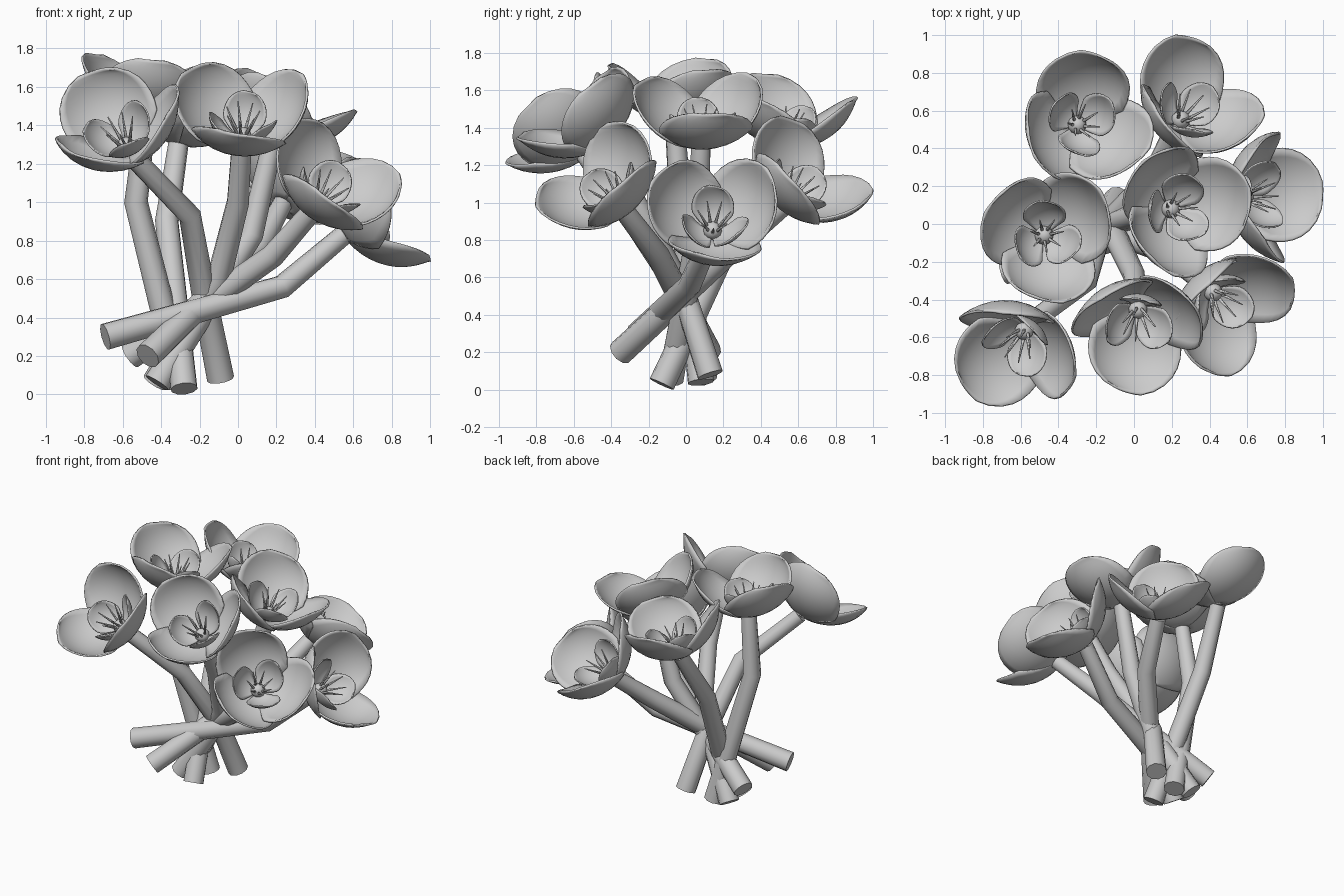
import bpy, bmesh, math
from mathutils import Matrix, Vector

if "Cube" in bpy.data.objects:
    bpy.data.objects.remove(bpy.data.objects["Cube"])

grey = bpy.data.materials.new("plain_grey")
grey.use_nodes = True
grey.diffuse_color = (0.6, 0.6, 0.6, 1)
grey.node_tree.nodes["Principled BSDF"].inputs["Base Color"].default_value = (0.6, 0.6, 0.6, 1)


def mesh_from(bm, name):
    bmesh.ops.recalc_face_normals(bm, faces=bm.faces)
    for f in bm.faces:
        f.smooth = True
    me = bpy.data.meshes.new(name)
    bm.to_mesh(me)
    bm.free()
    me.materials.append(grey)
    return me


def petal_ring(name, reach, height, half_width, max_angle, lift, turn):
    """Three cupped, round-tipped petals, each overlapping its neighbour like a pinwheel."""
    bm = bmesh.new()
    rows, cols = 12, 10
    for k in range(3):
        grid = []
        for i in range(rows + 1):
            u = 1 - 0.94 * (1 - i / rows) ** 1.4
            r = reach * math.sin(1.45 * u)
            w = half_width * math.sqrt(1 - (abs(u - 0.5) / 0.51) ** 3)
            spread = min(w / r, max_angle)
            row = []
            for j in range(cols + 1):
                v = 2 * j / cols - 1
                a = turn + k * math.tau / 3 + v * spread
                rr = r * (1 + 0.045 * v)
                row.append(bm.verts.new((rr * math.cos(a), rr * math.sin(a),
                                         lift + height * u ** 1.8)))
            grid.append(row)
        for i in range(rows):
            for j in range(cols):
                bm.faces.new((grid[i][j], grid[i][j + 1], grid[i + 1][j + 1], grid[i + 1][j]))
    return mesh_from(bm, name)


def flower_centre():
    """Round pistil with a ring of thin pointed stamens."""
    bm = bmesh.new()
    bmesh.ops.create_uvsphere(bm, u_segments=12, v_segments=8, radius=0.05,
                              matrix=Matrix.Translation((0, 0, 0.04)))
    for k in range(7):
        lean = Matrix.Rotation(k * math.tau / 7, 4, 'Z') @ Matrix.Rotation(0.42, 4, 'Y')
        bmesh.ops.create_cone(bm, cap_ends=True, segments=6, radius1=0.012, radius2=0.003,
                              depth=0.2, matrix=lean @ Matrix.Translation((0, 0, 0.12)))
    return mesh_from(bm, "flower_centre")


def place(me, name, matrix, thickness=0):
    ob = bpy.data.objects.new(name, me)
    bpy.context.collection.objects.link(ob)
    ob.matrix_world = matrix
    if thickness:
        mod = ob.modifiers.new("thickness", 'SOLIDIFY')
        mod.thickness = thickness
        mod.offset = 0


def stem(name, points):
    """Kinked, slightly tapering round stem."""
    cu = bpy.data.curves.new(name, 'CURVE')
    cu.dimensions = '3D'
    cu.bevel_depth = 0.071
    cu.bevel_resolution = 3
    cu.use_fill_caps = True
    sp = cu.splines.new('POLY')
    sp.points.add(len(points) - 1)
    for i, p in enumerate(points):
        sp.points[i].co = (*p, 1)
        sp.points[i].radius = 1 - 0.25 * i / (len(points) - 1)
    cu.materials.append(grey)
    ob = bpy.data.objects.new(name, cu)
    bpy.context.collection.objects.link(ob)


outer = petal_ring("outer_petals", 0.35, 0.31, 0.3, 1.2, 0, 0)
inner = petal_ring("inner_petals", 0.18, 0.18, 0.13, 0.95, 0.02, math.pi / 3)
centre = flower_centre()

# Each flower: base, axis, petal direction in degrees, stem tail and kinks
flowers = {
    "back_right": ((-0.31, 0.52, 1.3), (0.22, 0.12, 0.95), 84,
                   [(-0.28, -0.13, 0.03), (-0.37, 0.28, 0.9)]),
    "back_left": ((0.23, 0.53, 0.99), (0.42, 0.52, 0.7), 95,
                  [(-0.47, -0.35, 0.2), (0.1, 0.25, 0.75)]),
    "left_low": ((0.55, 0.14, 0.83), (0.84, 0.05, 0.54), 0,
                 [(-0.69, -0.25, 0.3), (0.23, 0.02, 0.56)]),
    "middle": ((0.18, 0.08, 1.31), (0.36, 0.0, 0.93), 5,
               [(-0.42, -0.08, 0.06), (0.07, 0.06, 0.83)]),
    "right": ((-0.48, -0.06, 1.43), (0.1, 0.0, 1), 270,
              [(-0.29, 0.08, 0.04), (-0.53, -0.03, 1.0)]),
    "front_right": ((-0.57, -0.54, 1.26), (-0.28, -0.62, 0.72), 222,
                    [(-0.09, 0.13, 0.08), (-0.17, 0.0, 0.48), (-0.25, -0.3, 0.93)]),
    "front": ((0.02, -0.43, 1.31), (0.02, -0.6, 0.82), 260,
              [(-0.43, 0.1, 0.06), (-0.1, -0.06, 0.6), (0.0, -0.27, 1.0)]),
    "front_left": ((0.4, -0.34, 0.97), (0.45, -0.5, 0.66), 262,
                   [(-0.56, 0.12, 0.2), (0.18, -0.15, 0.72)]),
}

for name, (base, axis, facing, path) in flowers.items():
    tilt = Vector((0, 0, 1)).rotation_difference(Vector(axis)).to_matrix().to_4x4()
    m = Matrix.Translation(base) @ tilt @ Matrix.Rotation(math.radians(facing), 4, 'Z')
    place(outer, name + "_outer_petals", m, 0.012)
    place(inner, name + "_inner_petals", m, 0.008)
    place(centre, name + "_centre", m)
    stem(name + "_stem", path + [base])
